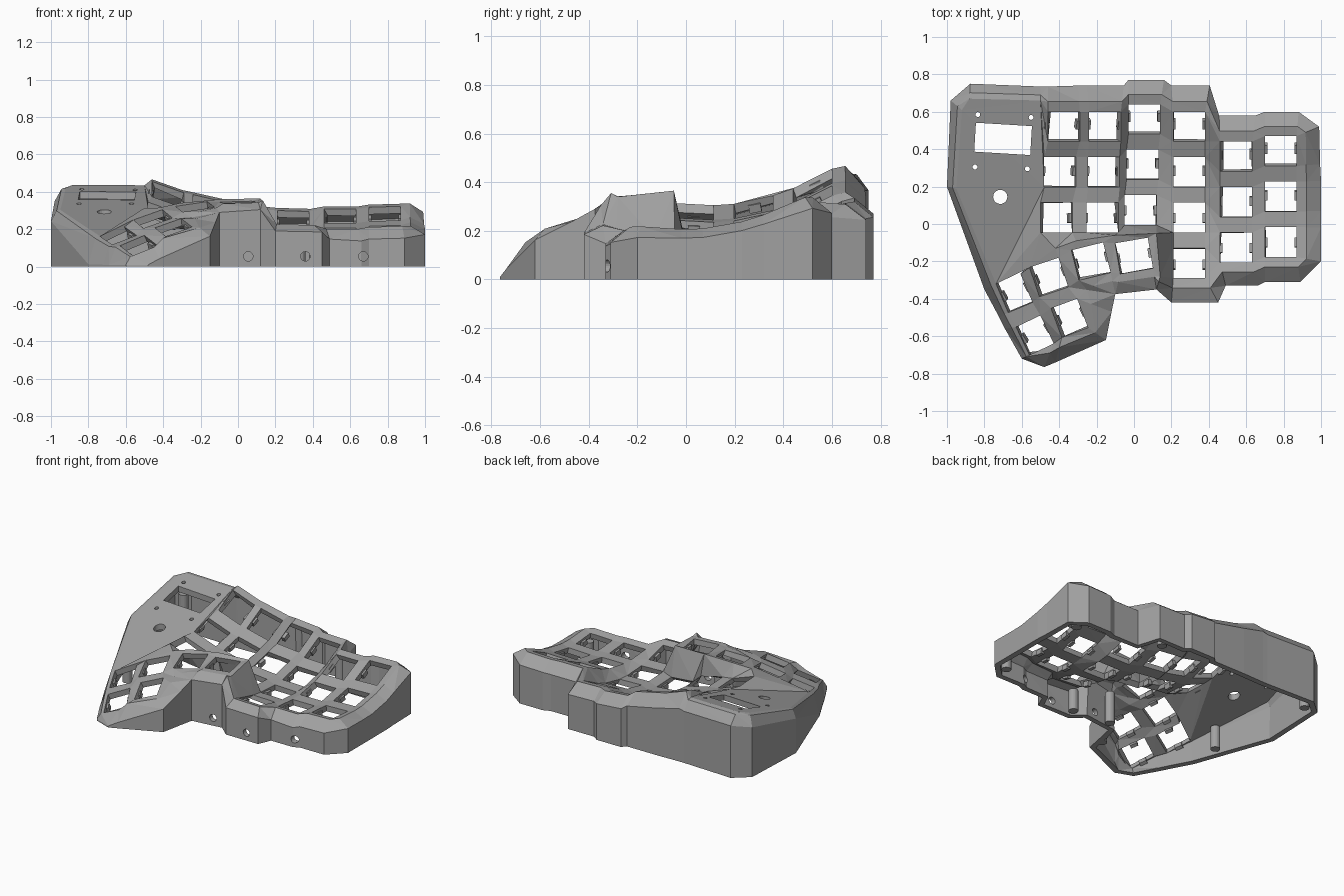
import bpy, bmesh
from math import pi
from mathutils import Vector, Matrix

old = bpy.data.objects.get("Cube")
if old:
    bpy.data.objects.remove(old, do_unlink=True)

grey = bpy.data.materials.new("case grey")
grey.use_nodes = True
tone = (0.36, 0.36, 0.36, 1)
grey.diffuse_color = tone
grey.node_tree.nodes["Principled BSDF"].inputs["Base Color"].default_value = tone


def add_object(name, bm):
    mesh = bpy.data.meshes.new(name)
    bm.to_mesh(mesh)
    bm.free()
    mesh.materials.append(grey)
    obj = bpy.data.objects.new(name, mesh)
    bpy.context.scene.collection.objects.link(obj)
    return obj


shell = bmesh.new()
verts = {}


def point(name, x, y, z):
    verts[name] = shell.verts.new((x, y, z))


def face(*names):
    unique = list(dict.fromkeys(names))
    if len(unique) > 2:
        shell.faces.new([verts[n] for n in unique])


def stitch(left, right):
    """Fill the gap between two chains of points with triangles."""
    i = j = 0
    while i < len(left) - 1 or j < len(right) - 1:
        step_left = j == len(right) - 1
        if not step_left and i < len(left) - 1:
            step_left = verts[left[i + 1]].co.y > verts[right[j + 1]].co.y
        if step_left:
            face(left[i], right[j], left[i + 1])
            i += 1
        else:
            face(left[i], right[j], right[j + 1])
            j += 1


# Finger columns: left x, slant, back y, rows, bowl centre, left and right height
columns = {
    "A": (-.46, -.02, .6, 3, .1, .305, .245),
    "B": (-.24, -.007, .6, 3, .1, .235, .195),
    "C": (-.03, -.01, .64, 3, .13, .165, .15),
    "D": (.21, 0, .6, 4, .1, .15, .145),
    "E": (.46, 0, .44, 3, -.03, .175, .175),
    "F": (.70, 0, .47, 3, 0, .185, .19),
}
keys = []
for col, (x, slant, back, rows, bowl, zl, zr) in columns.items():
    for row in range(rows):
        key = f"{col}{row}"
        keys.append(key)
        x0, y1 = x + slant * row, back - .243 * row
        for corner, px, py, base in (("sw", x0, y1 - .16, zl), ("se", x0 + .17, y1 - .16, zr),
                                     ("ne", x0 + .17, y1, zr), ("nw", x0, y1, zl)):
            u = py - bowl
            point(key + corner, px, py, base + (.6 if u > 0 else .4) * u * u)
        if row:
            up = f"{col}{row - 1}"
            face(up + "sw", up + "se", key + "ne", key + "nw")
for a, b in zip("ABCDE", "BCDEF"):
    edge = lambda c, s: [f"{c}{r}{k}{s}" for r in range(columns[c][3]) for k in "ns"]
    right = edge(b, "w")
    stitch(edge(a, "e"), right[:6])

# Thumb keys: centre, width axis, depth axis, height, slopes along both axes
thumbs = {
    "T1": (.0, -.17, .175, .03, .345, .005, .005),
    "T2": (-.23, -.2, .17, .042, .32, .025, .03),
    "T3": (-.455, -.285, .155, .052, .255, .055, .045),
    "T4": (-.64, -.37, .13, .055, .165, .05, .045),
    "T5": (-.53, -.595, .13, .062, .112, .055, .055),
    "T6": (-.345, -.503, .14, .052, .21, .05, .045),
}
for key, (cx, cy, ax, ay, z, rise_x, rise_y) in thumbs.items():
    keys.append(key)
    side = Vector((ax, ay, rise_x)) / 2
    deep = Vector((-ay, ax, 0)).normalized() * .083
    deep.z = rise_y / 2
    for corner, sx, sy in (("sw", -1, -1), ("se", 1, -1), ("ne", 1, 1), ("nw", -1, 1)):
        point(key + corner, *(Vector((cx, cy, z)) + side * sx + deep * sy))
for a, b in (("T4", "T3"), ("T3", "T2"), ("T2", "T1"), ("T5", "T6")):
    face(a + "ne", a + "se", b + "sw", b + "nw")
for a, b in (("T4", "T5"), ("T3", "T6")):
    face(a + "sw", a + "se", b + "ne", b + "nw")
face("T3sw", "T4se", "T5ne", "T6nw")

# Raised rim behind the thumb keys and the step down to the finger columns
for name, *co in (("R1", -.42, -.13, .315), ("R2", -.31, -.09, .34), ("R3", -.1, -.06, .36),
                  ("R4", .12, -.05, .365), ("R5", .14, -.28, .34)):
    point(name, *co)
for names in ("T3nw T3ne R1", "T3ne T2nw R2 R1", "T2nw T2ne R3 R2", "T2ne T1nw R3",
              "T1nw T1ne R4 R3", "T1ne T1se R5 R4", "A2sw T3nw R1", "A2sw R1 A2se",
              "R1 R2 B2sw A2se", "R2 R3 B2se B2sw", "R3 C2sw B2se", "R3 R4 C2se C2sw",
              "R4 D2sw C2se", "R4 D3nw D2sw", "R5 D3sw D3nw R4"):
    face(*names.split())

# Sloping controller deck
for name, x, y in (("P1", -.5, .66), ("P2", -.88, .67), ("P3", -.92, .61), ("P4", -.95, .19)):
    point(name, x, y, .25 + .28 * y)
face("P1", "P2", "P3", "P4", "T4nw", "A1sw")
face("P1", "A1sw", "A1nw", "A0sw", "A0nw")
face("A1sw", "T4nw", "T3nw", "A2sw", "A2nw")

# Perimeter: inner point, wall position, drop to the top of the wall
rim = [
    ("T1sw", -.1, -.375, .05), ("T1se", .12, -.35, .04), ("R5", .12, -.35, .04),
    ("D3sw", .2, -.42, .02), ("D3se", .45, -.42, .02), ("E2sw", .49, -.33, .04),
    ("E2se", .66, -.33, .05), ("F2sw", .7, -.31, .05), ("F2se", .89, -.31, .05),
    ("F2se", 1, -.2, .03), ("F2ne", 1, -.02, .02), ("F1se", 1, .07, .02),
    ("F1ne", 1, .23, .02), ("F0se", .995, .32, .02), ("F0ne", .99, .52, .03),
    ("F0ne", .88, .6, .05), ("F0nw", .7, .6, .05), ("E0ne", .65, .58, .05),
    ("E0nw", .455, .58, .05), ("D0ne", .405, .74, .05), ("D0nw", .2, .74, .05),
    ("C0ne", .16, .77, .05), ("C0nw", -.03, .77, .05), ("B0ne", -.055, .74, .06),
    ("B0nw", -.25, .74, .06), ("A0ne", -.3, .74, .06), ("A0nw", -.46, .735, .08),
    ("P1", -.5, .735, .07), ("P2", -.875, .75, .07), ("P3", -.98, .66, .07),
    ("P4", -1, .2, .06), ("T4nw", -.8, -.35, .15), ("T4sw", -.72, -.5, .12),
    ("T5nw", -.69, -.56, .12), ("T5sw", -.6, -.72, .12), ("T5se", -.48, -.765, .12),
    ("T6sw", -.42, -.74, .12), ("T6se", -.15, -.62, .05), ("T6ne", -.12, -.47, .02),
    ("T3se", -.1, -.375, 0), ("T2sw", -.1, -.375, 0), ("T2se", -.1, -.375, 0),
]
rings = []
for inner, x, y, drop in rim:
    start = verts[inner].co
    top, foot, mid = f"top{x}{y}", f"foot{x}{y}", f"mid{inner}{x}{y}"
    if top not in verts:
        point(top, x, y, max(start.z - drop, .01))
        point(foot, x, y, 0)
    lift = 0 if inner[0] in "PT" else .018
    spot = start.lerp(verts[top].co, .4)
    point(mid, spot.x, spot.y, start.z * .8 + spot.z * .2 + lift)
    rings.append((inner, mid, top, foot))
for a, b in zip(rings, rings[1:] + rings[:1]):
    for k in range(3):
        face(a[k], b[k], b[k + 1], a[k + 1])

bmesh.ops.triangulate(shell, faces=shell.faces[:])
bmesh.ops.recalc_face_normals(shell, faces=shell.faces[:])
if sum(f.normal.z * f.calc_area() for f in shell.faces) < 0:
    bmesh.ops.reverse_faces(shell, faces=shell.faces[:])
corners = {k: [verts[k + c].co.copy() for c in ("sw", "se", "ne", "nw")] for k in keys}

# Give the shell its thickness and keep it above the ground
case = add_object("case_shell", shell)
solid = case.modifiers.new("thickness", "SOLIDIFY")
solid.thickness = .04
solid.offset = -1
bpy.context.view_layer.objects.active = case
bpy.ops.object.modifier_apply(modifier=solid.name)
for v in case.data.vertices:
    v.co.z = max(v.co.z, 0)


def cylinder(bm, x, y, z, radius, depth, turn=0):
    place = Matrix.Translation((x, y, z)) @ Matrix.Rotation(turn, 4, "X")
    bmesh.ops.create_cone(bm, cap_ends=True, segments=20, radius1=radius,
                          radius2=radius, depth=depth, matrix=place)


def box(bm, centre, axes, size):
    place = Matrix.Translation(centre) @ axes.to_4x4() @ Matrix.Diagonal((*size, 1))
    bmesh.ops.create_cube(bm, size=1, matrix=place)


# Openings: display window, encoder hole, screw holes and front wall holes
cut = bmesh.new()
box(cut, (-.7, .455, .38), Matrix.Rotation(-.06, 3, "Z"), (.3, .155, .25))
cylinder(cut, -.715, .145, .3, .038, .25)
for x, y in ((-.835, .585), (-.55, .57), (-.85, .305), (-.57, .295)):
    cylinder(cut, x, y, .36, .013, .2)
for x in (.055, .36, .67):
    cylinder(cut, x, -.36, .055, .025, .2, pi / 2)
cutter = add_object("opening_cutter", cut)
cutter.hide_render = True
cutter.hide_viewport = True
openings = case.modifiers.new("openings", "BOOLEAN")
openings.object = cutter
openings.solver = "EXACT"

# Small retaining clips on both sides of every key opening
clips = bmesh.new()
for sw, se, ne, nw in corners.values():
    side, deep = (se - sw).normalized(), (nw - sw).normalized()
    up = side.cross(deep).normalized()
    axes = Matrix((side, up.cross(side), up)).transposed()
    for middle in ((sw + nw) / 2, (se + ne) / 2):
        box(clips, middle - up * .035, axes, (.025, .05, .035))
add_object("key_clips", clips)

# Screw posts inside the walls
posts = bmesh.new()
for x, y, height in ((.9, -.2, .13), (.9, .5, .2), (.23, -.33, .15), (.33, .67, .18),
                     (-.88, .65, .3), (-.17, -.52, .14), (-.78, -.12, .16), (-.05, -.3, .22)):
    cylinder(posts, x, y, height / 2, .032, height)
add_object("screw_posts", posts)
